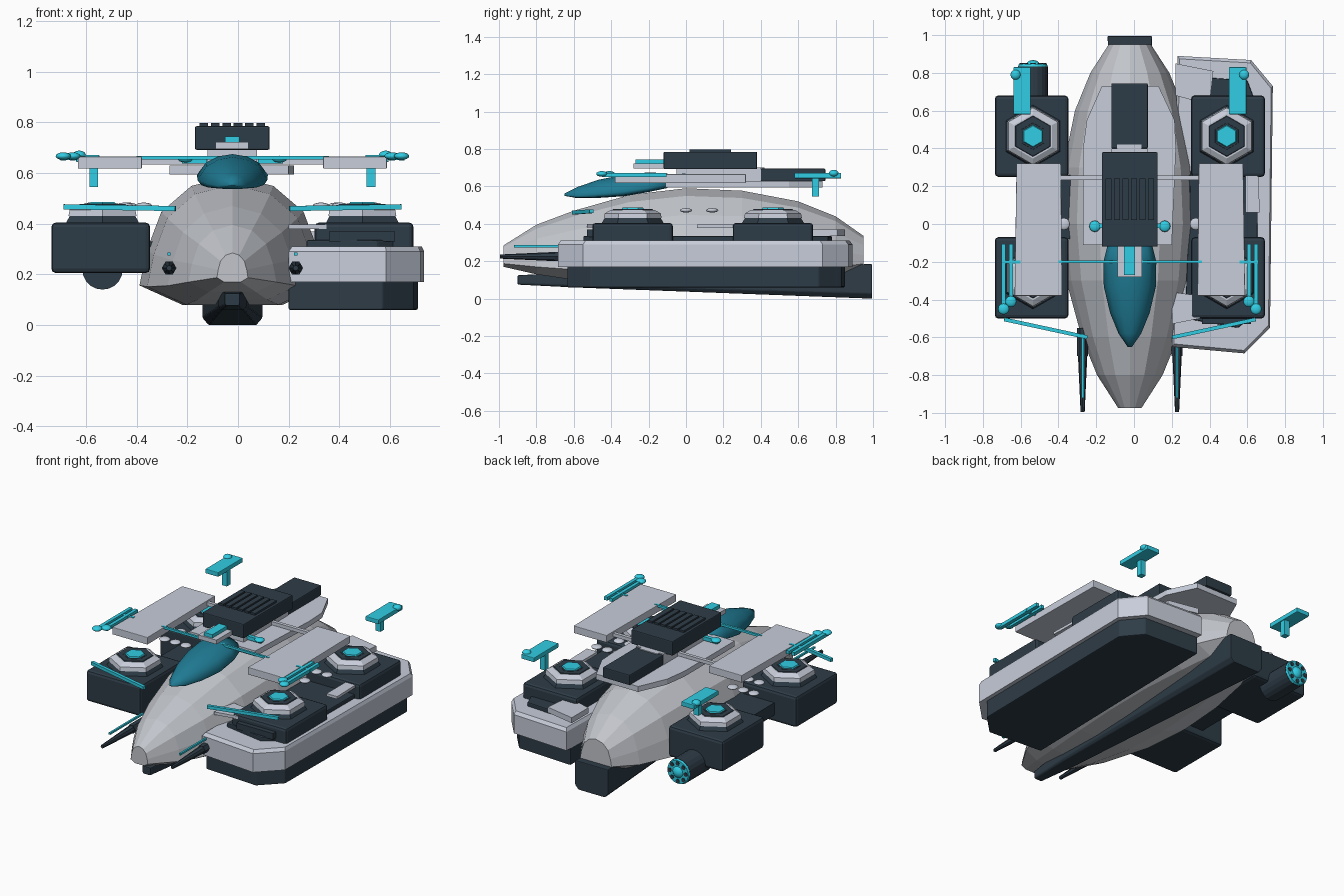
import bpy, bmesh, math
from mathutils import Vector

if "Cube" in bpy.data.objects:
    bpy.data.objects.remove(bpy.data.objects["Cube"])

def material(name, rgb):
    m = bpy.data.materials.new(name)
    m.diffuse_color = (*rgb, 1)
    m.use_nodes = True
    m.node_tree.nodes["Principled BSDF"].inputs["Base Color"].default_value = m.diffuse_color
    return m

HULL = material("warm grey", (0.54, 0.56, 0.60))
PLATE = material("pale blue grey", (0.57, 0.61, 0.70))
DARK = material("dark slate", (0.027, 0.045, 0.063))
CYAN = material("bright cyan", (0.03, 0.61, 0.77))
GLASS = material("deep teal glass", (0.014, 0.20, 0.30))
CX = -0.022  # hull centre line

def finish(name, bm, mat, bevel=0.0, smooth=False):
    bmesh.ops.recalc_face_normals(bm, faces=bm.faces)
    me = bpy.data.meshes.new(name)
    bm.to_mesh(me)
    bm.free()
    me.materials.append(mat)
    ob = bpy.data.objects.new(name, me)
    bpy.context.collection.objects.link(ob)
    if bevel:
        mod = ob.modifiers.new("Bevel", 'BEVEL')
        mod.width, mod.segments = bevel, 2
    if smooth:
        for p in me.polygons:
            p.use_smooth = True
    return ob

def loft(name, rings, mat, **kw):
    """Skin a list of equal-length point rings and cap both ends."""
    bm = bmesh.new()
    vs = [[bm.verts.new(p) for p in r] for r in rings]
    n = len(vs[0])
    for a, b in zip(vs, vs[1:]):
        for i in range(n):
            bm.faces.new((a[i], a[(i + 1) % n], b[(i + 1) % n], b[i]))
    bm.faces.new(vs[0])
    bm.faces.new(vs[-1])
    return finish(name, bm, mat, **kw)

def slab(name, outline, z0, z1, mat, inset=0.0, **kw):
    """Extruded outline with an optional drawn-in top edge."""
    c = sum((Vector(p) for p in outline), Vector((0, 0))) / len(outline)
    rings = [[(x, y, z0) for x, y in outline], [(x, y, z1 - inset) for x, y in outline]]
    if inset:
        rings.append([(c.x + (x - c.x) * (1 - inset * 2), c.y + (y - c.y) * (1 - inset), z1)
                      for x, y in outline])
    return loft(name, rings, mat, **kw)

def box(name, x0, x1, y0, y1, z0, z1, mat, bevel=0.0):
    return slab(name, [(x0, y0), (x1, y0), (x1, y1), (x0, y1)], z0, z1, mat, bevel=bevel)

def rod(name, a, b, r0, mat, r1=None, sides=8, twist=0.0):
    """Straight round or tapered bar from a to b."""
    a, b = Vector(a), Vector(b)
    d = (b - a).normalized()
    u = d.cross(Vector((0, 0, 1))).normalized() if abs(d.z) < 0.9 else Vector((1, 0, 0))
    v = d.cross(u)
    ang = [2 * math.pi * i / sides + twist for i in range(sides)]
    rings = [[p + (u * math.cos(t) + v * math.sin(t)) * r for t in ang]
             for p, r in ((a, r0), (b, r0 if r1 is None else r1))]
    return loft(name, rings, mat)

def bar(name, a, b, half, mat):
    """Square bar with a level top."""
    return rod(name, a, b, half * math.sqrt(2), mat, sides=4, twist=math.pi / 4)

def ball(name, c, r, mat, squash=1.0):
    bm = bmesh.new()
    bmesh.ops.create_uvsphere(bm, u_segments=12, v_segments=8, radius=r)
    for v in bm.verts:
        v.co = Vector((v.co.x, v.co.y, v.co.z * squash)) + Vector(c)
    return finish(name, bm, mat, smooth=True)

def ring_xz(y, w, z0, z1, half):
    """Mirrored cross-section from a half profile of (side, height) fractions."""
    pts = half + [(-a, b) for a, b in reversed(half) if a > 0]
    return [(CX + a * w, y, z0 + b * (z1 - z0)) for a, b in pts]

# Faceted main hull
section = [(0, 1), (0.45, 0.92), (0.78, 0.72), (0.94, 0.42), (1.02, 0.15), (0.55, 0)]
stations = [(-0.975, .06, .17, .285), (-0.8, .17, .13, .395), (-0.6, .25, .10, .47),
            (-0.3, .33, .08, .555), (0, .36, .08, .59), (0.3, .345, .09, .577),
            (0.6, .285, .10, .52), (0.8, .205, .12, .44), (0.95, .11, .16, .335)]
loft("hull", [ring_xz(*s, section) for s in stations], HULL)

# Wedge keel
kq = [(1, 1), (1, 0.15), (0.8, 0)]
loft("keel", [ring_xz(y, w, a, b, kq) for y, w, a, b in
              ((-0.9, .03, .075, .125), (-0.6, .055, .06, .14), (0.995, .118, .0, .185))], DARK, bevel=0.01)

# Canopy
dome = [(0, 1), (0.4, 0.91), (0.75, 0.66), (1, 0.18), (0.9, 0), (0.4, -0.05)]
loft("canopy", [ring_xz(*s, dome) for s in
                ((-0.65, .012, .55, .562), (-0.58, .06, .54, .597), (-0.47, .105, .543, .635),
                 (-0.33, .138, .553, .663), (-0.2, .14, .575, .675), (-0.1, .115, .595, .67))],
     GLASS, smooth=True)

# Spine deck and the boxes on it
slab("spine_deck", [(-.27, -.11), (.2, -.11), (.222, .4), (.215, .55), (.13, .73), (-.17, .73),
                    (-.25, .55), (-.27, .4)], .595, .63, PLATE)
box("spine_deck_core", -.12, .075, -.05, .4, .625, .70, PLATE)
box("main_housing", -.17, .125, -.12, .38, .692, .785, DARK, .006)
for i in range(6):
    x = -.135 + i * .045
    box("housing_rib", x - .017, x + .017, .02, .24, .78, .797, DARK)
box("housing_link", -.09, .04, .36, .42, .66, .70, PLATE)
box("rear_housing", -.12, .073, .40, .745, .628, .695, DARK, .006)
box("turret_base", -.088, .042, -.28, -.1, .695, .722, PLATE)
box("turret_sight", -.052, .006, -.27, -.1, .715, .744, CYAN)
bar("cyan_crossbar", (-.40, -.2, .66), (.36, -.2, .66), .007, CYAN)
bar("grey_crossbar", (-.40, .245, .645), (.36, .245, .645), .011, PLATE)

# Side parts repeated on both sides of the centre line
for s in (-1, 1):
    X = lambda d: CX + s * d
    def mbox(name, d0, d1, y0, y1, z0, z1, mat, bevel=0.0):
        a, b = sorted((X(d0), X(d1)))
        return box(name, a, b, y0, y1, z0, z1, mat, bevel)

    # Wing plates
    slab("wing_plate", [(X(.358), -.38), (X(.61), -.38), (X(.60), .32), (X(.365), .32)],
         .618, .665, PLATE, bevel=.003)
    # Outrigger tubes with round tips
    for d, y in ((.63, -.41), (.668, -.45)):
        bar("outrigger_tube", (X(d), y, .66), (X(d), -.105, .66), .011, CYAN)
        ball("outrigger_tip", (X(d), y, .667), .03, CYAN, .5)
    bar("outrigger_tie", (X(.58), -.2, .66), (X(.68), -.2, .66), .008, CYAN)
    # Deck sensors
    bar("sensor_arm", (X(.1), -.01, .65), (X(.2), -.01, .65), .012, CYAN)
    ball("sensor_ball", (X(.185), -.012, .655), .03, CYAN, .45)
    # Rear brackets
    mbox("rear_bracket", .525, .617, .58, .83, .643, .672, CYAN, .004)
    mbox("rear_bracket_leg", .53, .565, .675, .712, .545, .65, CYAN)
    ball("rear_bracket_knob", (X(.605), .79, .67), .027, CYAN, .7)
    # Nose guns and whiskers
    rod("nose_gun", (X(.25), -.55, .225), (X(.25), -.70, .225), .029, DARK, sides=6)
    rod("nose_gun_barrel", (X(.25), -.69, .225), (X(.25), -.995, .225), .025, DARK, .011)
    bar("nose_probe", (X(.25), -.92, .28), (X(.25), -.58, .28), .006, CYAN)
    bar("diagonal_antenna", (X(.665), -.505, .467), (X(.225), -.60, .46), .010, CYAN)
    # Lift pods with hexagonal nozzles
    for y in (-.285, .465):
        mbox("lift_pod", .325, .715, y - .215, y + .215, .205, .405, DARK, .018)
        c = X(.513)
        hexr = lambda name, r0, r1, z0, z1, mat: rod(
            name, (c, y, z0), (c, y, z1), r0, mat, r1, 6, math.pi / 6)
        hexr("nozzle_base", .168, .15, .40, .43, DARK)
        hexr("nozzle_collar", .155, .15, .43, .455, PLATE)
        hexr("nozzle_rim", .15, .118, .455, .474, PLATE)
        hexr("nozzle_well", .112, .105, .47, .478, DARK)
        hexr("nozzle_step", .075, .07, .474, .479, DARK)
        hexr("nozzle_core", .062, .055, .475, .486, CYAN)
    # Round studs between the pods
    for y, d0 in ((0, .35), (.14, .41)):
        for k in range(3):
            ball("stud", (X(d0 + k * .075), y, .472), .033, PLATE, .35)
    mbox("pod_bridge", .28, .56, -.08, .26, .25, .33, DARK)

# Right armoured sponson
out = [(.2, -.65), (.585, -.685), (.72, -.55), (.735, .73), (.62, .868), (.23, .89)]
slab("sponson_upper", out, .17, .31, PLATE, inset=.02)
slab("sponson_lower", [(.2, -.61), (.57, -.635), (.695, -.51), (.71, .71), (.61, .83), (.23, .85)],
     .06, .175, DARK, bevel=.006)
slab("sponson_deck", [(.27, -.5), (.55, -.55), (.65, -.47), (.66, .6), (.6, .76), (.32, .78)],
     .30, .335, DARK, bevel=.006)
slab("rear_deck_plate", [(.22, .68), (.40, .63), (.42, .81), (.22, .85)], .335, .37, PLATE)
slab("side_deck_plate", [(.59, .06), (.665, .06), (.66, .25), (.59, .28)], .378, .395, PLATE)
slab("front_deck_plate", [(.2, -.53), (.35, -.50), (.35, -.38), (.2, -.36)], .38, .398, PLATE)
box("deck_step", .36, .62, -.53, -.45, .33, .37, DARK)

# Left rear thruster with a segmented glowing face
rod("thruster", (-.535, .6, .22), (-.535, .835, .22), .08, DARK, sides=20)
rod("thruster_rim", (-.535, .83, .22), (-.535, .848, .22), .08, CYAN, .074, sides=20)
for i in range(8):
    t = math.pi * i / 4
    cx, cz = -.535 + .057 * math.cos(t), .22 + .057 * math.sin(t)
    rod("thruster_vent", (cx, .84, cz), (cx, .852, cz), .014, DARK, sides=6)
ball("thruster_core", (-.535, .825, .22), .044, CYAN)
